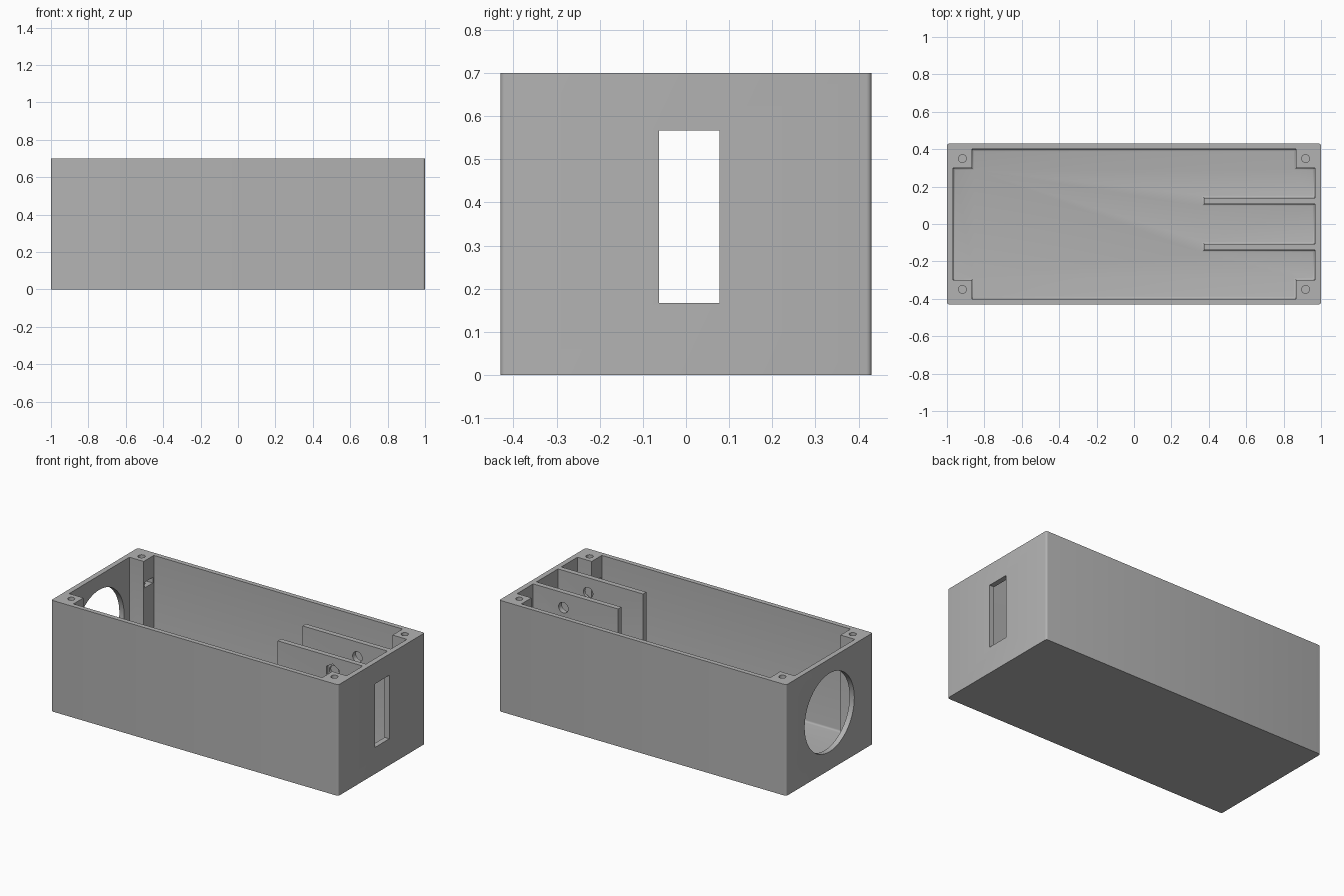
import bpy, bmesh, math
from mathutils import Matrix

if "Cube" in bpy.data.objects:
    bpy.data.objects.remove(bpy.data.objects["Cube"], do_unlink=True)

# Overall dimensions
HX, HY, H, WALL = 1.0, 0.43, 0.70, 0.033
IX, IY = HX - WALL, HY - WALL + 0.003
PX, PY = 0.867, 0.30                      # inner corner of the screw posts
DIV_X = 0.375                             # free end of the dividers
D_IN, D_OUT = 0.107, 0.140                # divider faces

grey = bpy.data.materials.new("plain grey")
grey.use_nodes = True
grey.diffuse_color = (0.45, 0.45, 0.45, 1)
grey.node_tree.nodes["Principled BSDF"].inputs["Base Color"].default_value = grey.diffuse_color


def add_object(name, bm):
    bmesh.ops.recalc_face_normals(bm, faces=bm.faces)
    mesh = bpy.data.meshes.new(name)
    bm.to_mesh(mesh)
    bm.free()
    mesh.materials.append(grey)
    obj = bpy.data.objects.new(name, mesh)
    bpy.context.collection.objects.link(obj)
    return obj


def prism(points, z0, z1):
    bm = bmesh.new()
    face = bm.faces.new([bm.verts.new((x, y, z0)) for x, y in points])
    top = bmesh.ops.extrude_face_region(bm, geom=[face])["geom"]
    bmesh.ops.translate(bm, vec=(0, 0, z1 - z0),
                        verts=[v for v in top if isinstance(v, bmesh.types.BMVert)])
    return bm


def box(name, x, y, z):
    return add_object(name, prism([(x[0], y[0]), (x[1], y[0]), (x[1], y[1]), (x[0], y[1])], *z))


def cylinder(name, centre, radius, depth, axis="Z", sides=32):
    turn = {"X": Matrix.Rotation(math.pi / 2, 4, "Y"),
            "Y": Matrix.Rotation(math.pi / 2, 4, "X"), "Z": Matrix()}[axis]
    bm = bmesh.new()
    bmesh.ops.create_cone(bm, cap_ends=True, segments=sides, radius1=radius, radius2=radius,
                          depth=depth, matrix=Matrix.Translation(centre) @ turn)
    return add_object(name, bm)


def cut(target, cutter):
    cutter.hide_render = True
    bpy.context.view_layer.objects.active = target
    mod = target.modifiers.new("cut", "BOOLEAN")
    mod.operation, mod.solver, mod.object = "DIFFERENCE", "EXACT", cutter
    bpy.ops.object.modifier_apply(modifier=mod.name)
    bpy.data.objects.remove(cutter, do_unlink=True)


# Outer body with softly rounded upright edges
bm = prism([(-HX, -HY), (HX, -HY), (HX, HY), (-HX, HY)], 0, H)
upright = [e for e in bm.edges if abs(e.verts[0].co.z - e.verts[1].co.z) > 0.1]
bmesh.ops.bevel(bm, geom=upright, offset=0.012, segments=4, profile=0.5, affect="EDGES")
enclosure = add_object("enclosure_body", bm)

# Cavity outline: leaves the screw posts and the two dividers standing
half = [(IX, D_IN), (DIV_X, D_IN), (DIV_X, D_OUT), (IX, D_OUT), (IX, PY), (PX, PY),
        (PX, IY), (-PX, IY), (-PX, PY), (-IX, PY)]
outline = half + [(x, -y) for x, y in reversed(half)]
bm = prism(outline, WALL, H + 0.1)
rim = [e for e in bm.edges if all(v.co.z < WALL + 0.001 for v in e.verts)]
bmesh.ops.bevel(bm, geom=rim, offset=0.012, segments=3, profile=0.5, affect="EDGES")
cut(enclosure, add_object("cavity", bm))

# Screw holes and nut slots in the posts
for sx in (-1, 1):
    for sy in (-1, 1):
        cut(enclosure, cylinder("screw_hole", (sx * 0.917, sy * 0.35, H - 0.08), 0.021, 0.24))
        xs = sorted((sx * (PX - 0.02), sx * 0.95))
        ys = sorted((sy * 0.31, sy * 0.39))
        cut(enclosure, box("nut_slot", xs, ys, (0.53, 0.565)))

# Openings in the end walls
cut(enclosure, cylinder("round_opening", (-HX, 0, 0.362), 0.247, 0.15, "X", 64))
cut(enclosure, box("slot_opening", (0.9, 1.1), (-0.063, 0.078), (0.167, 0.567)))

# Bolt holes through the dividers, with a hexagonal recess on the front one
for y in (-0.1235, 0.1235):
    cut(enclosure, cylinder("bolt_hole", (0.757, y, 0.606), 0.033, 0.08, "Y"))
cut(enclosure, cylinder("hex_recess", (0.757, -D_OUT, 0.606), 0.05, 0.03, "Y", 6))

# Smooth the round surfaces, keep the box edges crisp
bpy.ops.object.select_all(action="DESELECT")
enclosure.select_set(True)
bpy.context.view_layer.objects.active = enclosure
bpy.ops.object.shade_smooth_by_angle(angle=math.radians(31))
